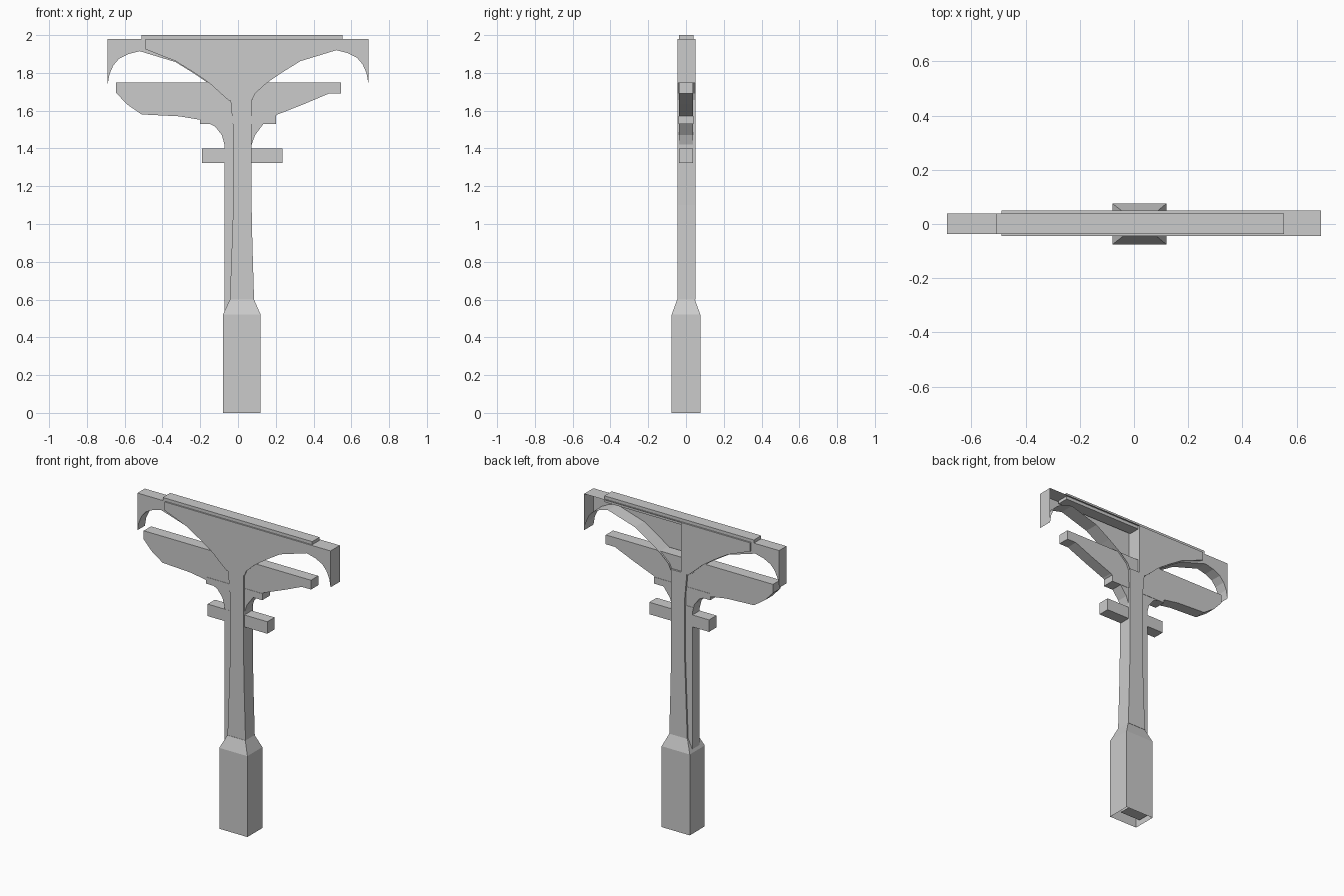
import bpy, bmesh

if "Cube" in bpy.data.objects:
    bpy.data.objects.remove(bpy.data.objects["Cube"])


def finish(bm, name):
    me = bpy.data.meshes.new(name)
    bmesh.ops.recalc_face_normals(bm, faces=bm.faces[:])
    bm.to_mesh(me)
    bm.free()
    ob = bpy.data.objects.new(name, me)
    bpy.context.collection.objects.link(ob)
    return ob


def profile(name, pts, y0, y1, open_back=False):
    """Extrude an x-z outline from y0 to y1; optionally leave the back open."""
    bm = bmesh.new()
    f = [bm.verts.new((x, y0, z)) for x, z in pts]
    b = [bm.verts.new((x, y1, z)) for x, z in pts]
    bm.faces.new(f)
    if not open_back:
        bm.faces.new(b)
    n = len(pts)
    for i in range(n):
        j = (i + 1) % n
        if open_back and pts[i][0] == 0 and pts[j][0] == 0:
            continue
        bm.faces.new((f[i], f[j], b[j], b[i]))
    return finish(bm, name)


def bar(name, x0, x1, z0, z1, y0=-0.037, y1=0.037):
    return profile(name, [(x0, z0), (x1, z0), (x1, z1), (x0, z1)], y0, y1)


# base block with tapered shoulder, open underneath
bm = bmesh.new()
rings = []
for x0, x1, y, z in [(-.08, .12, .076, 0), (-.08, .12, .076, .52), (-.043, .085, .047, .6)]:
    rings.append([bm.verts.new(p) for p in
                  ((x0, -y, z), (x1, -y, z), (x1, y, z), (x0, y, z))])
for a, b in zip(rings, rings[1:]):
    for i in range(4):
        j = (i + 1) % 4
        bm.faces.new((a[i], a[j], b[j], b[i]))
bm.faces.new(rings[-1])
finish(bm, "base_block")

# main post and thinner backing post
profile("main_post", [(-.043, .6), (.085, .6), (.076, .9), (.072, 1.1), (.072, 1.5),
                      (.072, 1.66), (-.04, 1.66), (-.025, 1.5), (-.025, 1.1), (-.032, .9)],
        -.045, .049)
bar("backing_post", -.072, .072, .03, 1.45, -.036, .039)

# arched top arms: solid left panel, open-backed right panel with hook
arch = [(.05, 1.655), (.09, 1.69), (.15, 1.745), (.23, 1.80), (.33, 1.862), (.52, 1.92)]
hook = [(.58, 1.905), (.63, 1.88), (.66, 1.845), (.68, 1.80), (.69, 1.746)]
profile("top_panel_right", [(0, 1.655), (.075, 1.656)] + arch[1:] + hook
        + [(.69, 1.98), (0, 1.98)], -.045, .049, open_back=True)
profile("top_panel_left", [(0, 1.655)] + [(-x, z) for x, z in arch[:-1]]
        + [(-.49, 1.925), (-.49, 1.98), (0, 1.98)], -.045, .049)
profile("top_hook_left", [(0, 1.655)] + [(-x, z - .005) for x, z in arch + hook]
        + [(-.69, 1.98), (0, 1.98)], -.036, .039)
bar("top_cap", -.51, .553, 1.96, 2.0, -.036, .039)

# lower arm with curved brackets into the post
profile("lower_arm", [(-.645, 1.75), (-.645, 1.695), (-.59, 1.635), (-.51, 1.58),
                      (-.31, 1.57), (-.19, 1.55), (-.12, 1.515), (-.085, 1.47), (-.072, 1.42),
                      (.072, 1.42), (.09, 1.47), (.135, 1.53), (.21, 1.58), (.35, 1.635),
                      (.48, 1.69), (.545, 1.69), (.545, 1.75)], -.037, .037)

# cross bars
bar("upper_cross_bar", -.2, .2, 1.53, 1.572, -.039, .039)
bar("lower_cross_bar", -.19, .235, 1.323, 1.4)
